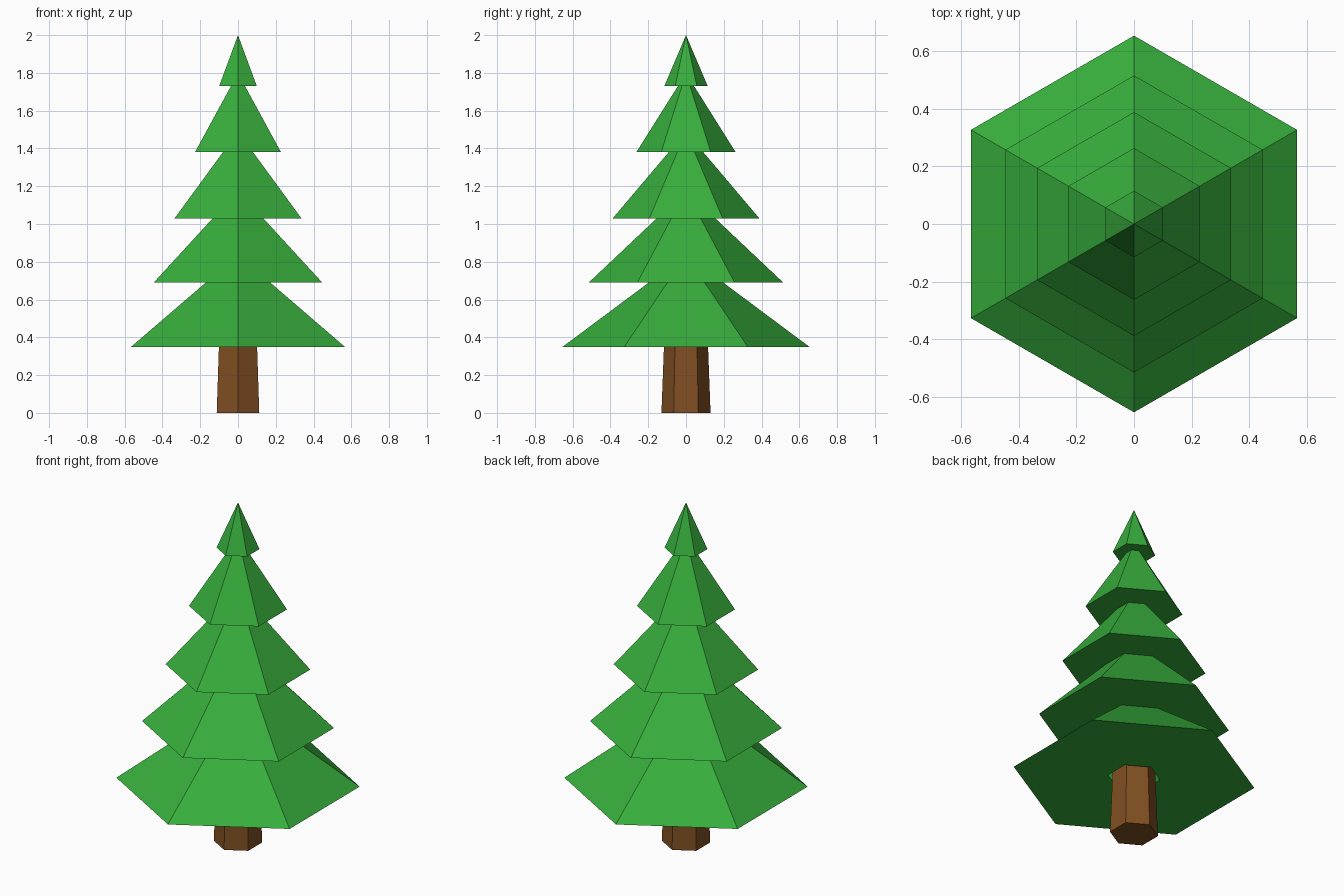
import bpy, bmesh
from math import sin, cos, pi

if "Cube" in bpy.data.objects:
    bpy.data.objects.remove(bpy.data.objects["Cube"])

SIDES = 6


def material(name, color):
    m = bpy.data.materials.new(name)
    m.diffuse_color = (*color, 1)
    m.use_nodes = True
    m.node_tree.nodes["Principled BSDF"].inputs["Base Color"].default_value = m.diffuse_color
    return m


def lathe(name, profile, mat):
    """Six-sided flat-shaded surface from (radius, z) points; radius 0 is a tip."""
    bm = bmesh.new()
    rings = []
    for r, z in profile:
        if r == 0:
            rings.append([bm.verts.new((0, 0, z))] * SIDES)
        else:
            angles = [pi / 2 + 2 * pi * k / SIDES for k in range(SIDES)]
            rings.append([bm.verts.new((r * cos(a), r * sin(a), z)) for a in angles])
    for low, high in zip(rings, rings[1:]):
        for k in range(SIDES):
            n = (k + 1) % SIDES
            corners = dict.fromkeys((low[k], low[n], high[n], high[k]))
            bm.faces.new(list(corners))
    mesh = bpy.data.meshes.new(name)
    bm.to_mesh(mesh)
    bm.free()
    mesh.materials.append(mat)
    obj = bpy.data.objects.new(name, mesh)
    bpy.context.collection.objects.link(obj)
    return obj


bark = material("bark", (0.216, 0.078, 0.016))
needles = material("needles", (0.038, 0.42, 0.045))

# Tapered trunk reaching up into the lowest tier
lathe("trunk", [(0, 0), (0.13, 0), (0.113, 0.45), (0, 0.45)], bark)

# Branch tiers: base height, outer radius, radius where the next tier begins
tiers = [
    (0.35, 0.653, 0.197),
    (0.69, 0.515, 0.155),
    (1.03, 0.388, 0.092),
    (1.38, 0.263, 0.043),
    (1.73, 0.115, 0.0),
]
inner = 0.14  # opening around the trunk
for i, (z, outer, top) in enumerate(tiers):
    z_top = tiers[i + 1][0] if i + 1 < len(tiers) else 2.0
    lathe(f"branch_tier_{i + 1}", [(inner, z), (outer, z), (top, z_top)], needles)
    inner = top
